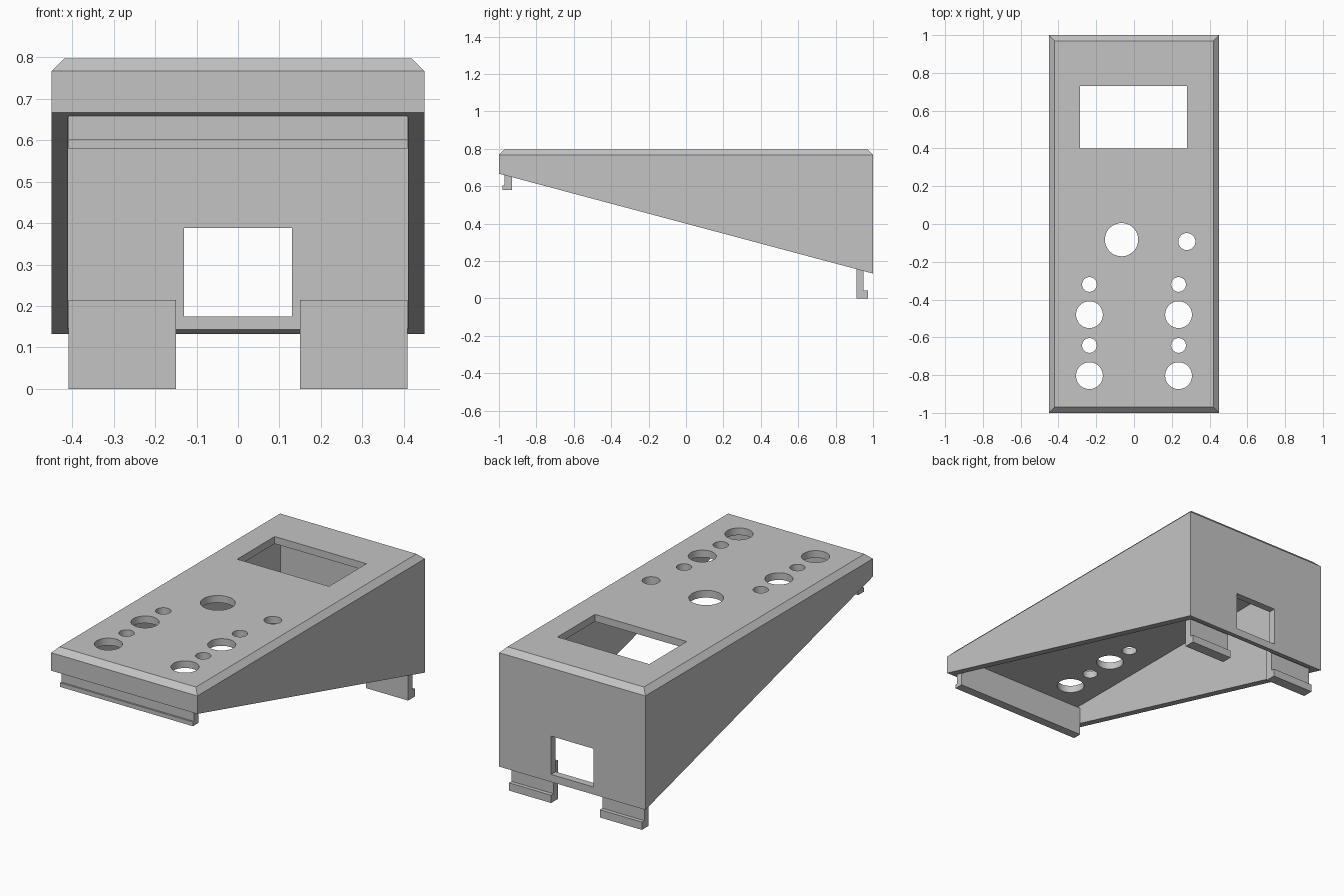
import bpy
import bmesh

cube = bpy.data.objects.get("Cube")
if cube:
    bpy.data.objects.remove(cube, do_unlink=True)

grey = bpy.data.materials.new("light grey plastic")
grey.use_nodes = True
COLOUR = (0.55, 0.55, 0.55, 1)
grey.diffuse_color = COLOUR
grey.node_tree.nodes["Principled BSDF"].inputs["Base Color"].default_value = COLOUR


def loft(name, loops):
    """Closed solid through matching vertex loops."""
    bm = bmesh.new()
    rings = [[bm.verts.new(p) for p in loop] for loop in loops]
    n = len(rings[0])
    bm.faces.new(rings[0])
    bm.faces.new(rings[-1])
    for a, b in zip(rings, rings[1:]):
        for i in range(n):
            j = (i + 1) % n
            bm.faces.new((a[i], a[j], b[j], b[i]))
    bmesh.ops.recalc_face_normals(bm, faces=bm.faces)
    mesh = bpy.data.meshes.new(name)
    bm.to_mesh(mesh)
    bm.free()
    mesh.materials.append(grey)
    obj = bpy.data.objects.new(name, mesh)
    bpy.context.collection.objects.link(obj)
    return obj


def rect(x0, x1, y0, y1, z_front, z_back):
    return [(x0, y0, z_front), (x1, y0, z_front), (x1, y1, z_back), (x0, y1, z_back)]


def box(name, x0, x1, y0, y1, z0, z1):
    return loft(name, [rect(x0, x1, y0, y1, z, z) for z in (z0, z1)])


def extrude_x(name, profile, x0, x1):
    return loft(name, [[(x, y, z) for y, z in profile] for x in (x0, x1)])


def cut(target, cutter):
    cutter.hide_render = True
    mod = target.modifiers.new("cut", 'BOOLEAN')
    mod.operation = 'DIFFERENCE'
    mod.solver = 'EXACT'
    mod.object = cutter
    bpy.context.view_layer.objects.active = target
    bpy.ops.object.modifier_apply(modifier=mod.name)
    bpy.data.objects.remove(cutter, do_unlink=True)


# Wedge housing with a chamfered lid edge
W, T, C, TOP = 0.45, 0.04, 0.03, 0.797
shell = loft("housing_shell", [
    rect(-W, W, -1, 1, 0.667, 0.133),
    rect(-W, W, -1, 1, TOP - C, TOP - C),
    rect(-W + C, W - C, -1 + C, 1 - C, TOP, TOP)])

# Hollow interior, display window and rear port
cut(shell, box("cavity_cutter", -W + T, W - T, -1 + T, 1 - T, -0.2, TOP - T))
cut(shell, box("window_cutter", -0.285, 0.28, 0.4, 0.73, 0.7, 0.9))
cut(shell, box("port_cutter", -0.13, 0.13, 0.9, 1.1, 0.175, 0.388))

# Round holes in the lid: x, y, radius
holes = [(-0.066, -0.083, 0.088), (0.28, -0.093, 0.045)]
for x in (-0.236, 0.236):
    for y, r in ((-0.32, 0.039), (-0.48, 0.071), (-0.643, 0.039), (-0.803, 0.071)):
        holes.append((x, y, r))
for x, y, r in holes:
    bpy.ops.mesh.primitive_cylinder_add(vertices=48, radius=r, depth=0.2,
                                        location=(x, y, TOP))
    drill = bpy.context.object
    drill.data.materials.append(grey)
    cut(shell, drill)

# Front clip: full-width strip with a small outward lip
front_clip = [(-0.93, 0.58), (-0.98, 0.58), (-0.98, 0.603), (-0.97, 0.603),
              (-0.97, 0.74), (-0.93, 0.74)]
extrude_x("front_clip", front_clip, -0.409, 0.409)

# Rear clips: a hooked leg on each side, joined to the back wall
rear_clip = [(0.912, 0), (0.972, 0), (0.972, 0.043), (0.95, 0.043),
             (0.95, 0.15), (0.965, 0.15), (0.965, 0.215), (0.912, 0.215)]
for name, x0, x1 in (("left_rear_clip", 0.15, 0.409), ("right_rear_clip", -0.409, -0.15)):
    extrude_x(name, rear_clip, x0, x1)

# Smooth hole walls, sharp edges elsewhere
bpy.ops.object.select_all(action='DESELECT')
shell.select_set(True)
bpy.context.view_layer.objects.active = shell
bpy.ops.object.shade_smooth_by_angle(angle=0.5)
